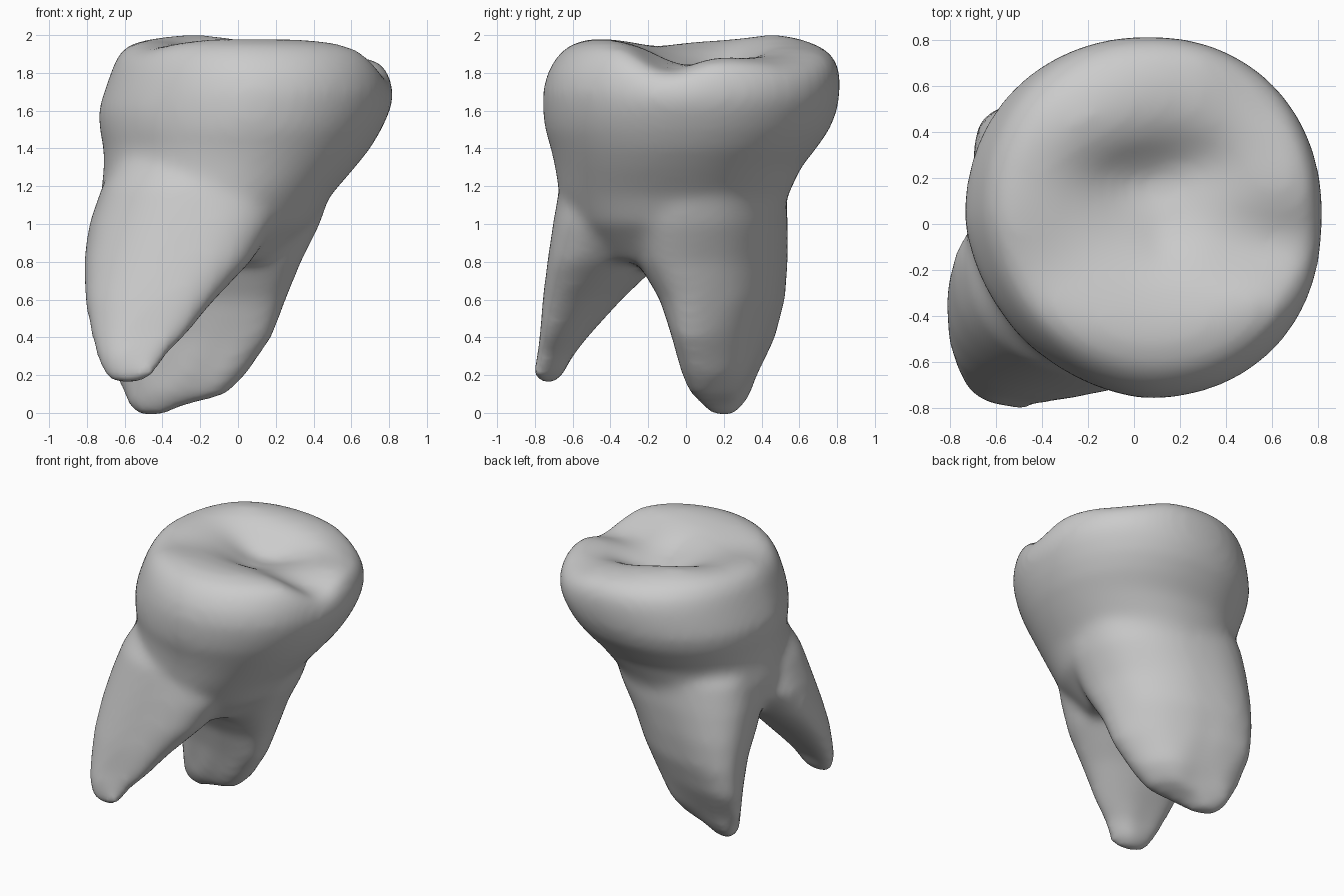
import bpy, bmesh, math
from mathutils import noise, Vector

cube = bpy.data.objects.get("Cube")
if cube:
    bpy.data.objects.remove(cube, do_unlink=True)

SIDES = 64


def ramp(value, start, end):
    return max(0, min(1, (value - start) / (end - start)))


def dip(x, y, cx, cy, rx, ry, depth):
    return depth * math.exp(-((x - cx) / rx) ** 2 - ((y - cy) / ry) ** 2)


def loft(bm, sections, power, skew_low=0, skew_high=0):
    """Closed skin through rounded, diagonally skewed sections (z, x0, x1, y0, y1)."""
    rings = []
    for z, x0, x1, y0, y1 in sections:
        ring = []
        skew = skew_low + (skew_high - skew_low) * ramp(z, .4, 1.1)
        for i in range(SIDES):
            a = 2 * math.pi * i / SIDES
            c, s = math.cos(a), math.sin(a + skew)
            x = math.copysign(abs(c) ** (2 / power), c)
            y = math.copysign(abs(s) ** (2 / power), s)
            ring.append(bm.verts.new(((x0 + x1) / 2 + x * (x1 - x0) / 2,
                                      (y0 + y1) / 2 + y * (y1 - y0) / 2, z)))
        rings.append(ring)
    for low, high in zip(rings, rings[1:]):
        for i in range(SIDES):
            j = (i + 1) % SIDES
            bm.faces.new((low[i], low[j], high[j], high[i]))
    bm.faces.new(rings[0][::-1])
    bm.faces.new(rings[-1])
    return [v for ring in rings for v in ring]


bm = bmesh.new()

# Crown and neck, closed by shrinking rings across the chewing surface
crown = [(0.80, -.5, .18, -.45, .28), (1.0, -.71, .40, -.63, .49),
         (1.15, -.735, .49, -.685, .54), (1.3, -.715, .62, -.70, .61),
         (1.4, -.715, .70, -.72, .69), (1.5, -.735, .76, -.75, .76),
         (1.6, -.74, .805, -.76, .80), (1.7, -.71, .825, -.76, .815),
         (1.8, -.675, .815, -.735, .815), (1.88, -.645, .79, -.69, .79),
         (1.94, -.60, .75, -.63, .73), (1.975, -.53, .66, -.54, .63)]
crown += [(1.985, .07 - .55 * k, .07 + .55 * k, .04 - .55 * k, .04 + .55 * k)
          for k in (.9, .75, .6, .45, .3, .15, .05)]
for v in loft(bm, crown, 2.15):
    x, y, z = v.co
    # Flattened front corner on the root side
    if x < .04 and y < .02:
        corner = (.04 - x) * (.02 - y) / .3
        v.co.x *= 1 - .08 * min(1, corner)
        v.co.y *= 1 - .08 * min(1, corner)
    # Basin, curved groove, pit, two saddles, the lower far rim and the high cusp
    drop = dip(x, y, .15, .08, .36, .28, .16)
    drop += dip(x, y, -.02, .2, .2, .12, .06)
    drop += dip(x, y, .25, .27, .2, .13, .05)
    drop += dip(x, y, .12, -.07, .07, .09, .02)
    drop += dip(x, y, .66, -.11, .3, .17, .10)
    drop += dip(x, y, -.45, -.22, .25, .22, .04)
    drop += .06 * ramp(x, .3, .6) * ramp(y, -.35, 0)
    drop += dip(x, y, .42, .56, .35, .28, .05)
    drop -= dip(x, y, -.2, .43, .3, .2, .03)
    v.co.z -= ramp(z, 1.6, 1.95) * drop

# Front root and back root
front_root = [(.15, -.66, -.54, -.78, -.68), (.2, -.71, -.45, -.81, -.64),
              (.3, -.76, -.38, -.80, -.59), (.4, -.78, -.28, -.785, -.52),
              (.6, -.815, -.12, -.76, -.34), (.8, -.82, .07, -.735, -.13),
              (1.0, -.79, .2, -.705, .05), (1.2, -.72, .25, -.67, .1),
              (1.4, -.6, .2, -.56, .1)]
back_root = [(-.015, -.52, -.39, .14, .26), (.04, -.59, -.3, .09, .30),
             (.1, -.62, -.06, .03, .33), (.2, -.65, .06, -.02, .39),
             (.4, -.68, .18, -.08, .47), (.6, -.69, .255, -.14, .525),
             (.8, -.70, .335, -.26, .54), (1.0, -.70, .435, -.32, .54),
             (1.2, -.67, .5, -.32, .53), (1.4, -.56, .46, -.3, .46)]
for root, low, high in ((front_root, -.45, -.25), (back_root, -.6, -.22)):
    for v in loft(bm, root, 2.3, low, high):
        # Rough, worn tips
        rough = .035 * ramp(-v.co.z, -.5, -.2)
        v.co += rough * noise.noise_vector(v.co * 6) * Vector((1, 1, .4))

mesh = bpy.data.meshes.new("molar")
bm.normal_update()
bm.to_mesh(mesh)
bm.free()
molar = bpy.data.objects.new("molar", mesh)
bpy.context.collection.objects.link(molar)

# Fuse the parts and soften the joins
remesh = molar.modifiers.new("Fuse", 'REMESH')
remesh.mode = 'VOXEL'
remesh.voxel_size = .025
remesh.use_smooth_shade = True
soften = molar.modifiers.new("Soften", 'SMOOTH')
soften.factor = .5
soften.iterations = 24

mat = bpy.data.materials.new("light_grey")
mat.use_nodes = True
colour = (.6, .6, .6, 1)
mat.diffuse_color = colour
mat.node_tree.nodes["Principled BSDF"].inputs["Base Color"].default_value = colour
mesh.materials.append(mat)

bpy.context.view_layer.objects.active = molar
molar.select_set(True)
bpy.ops.object.shade_smooth()
